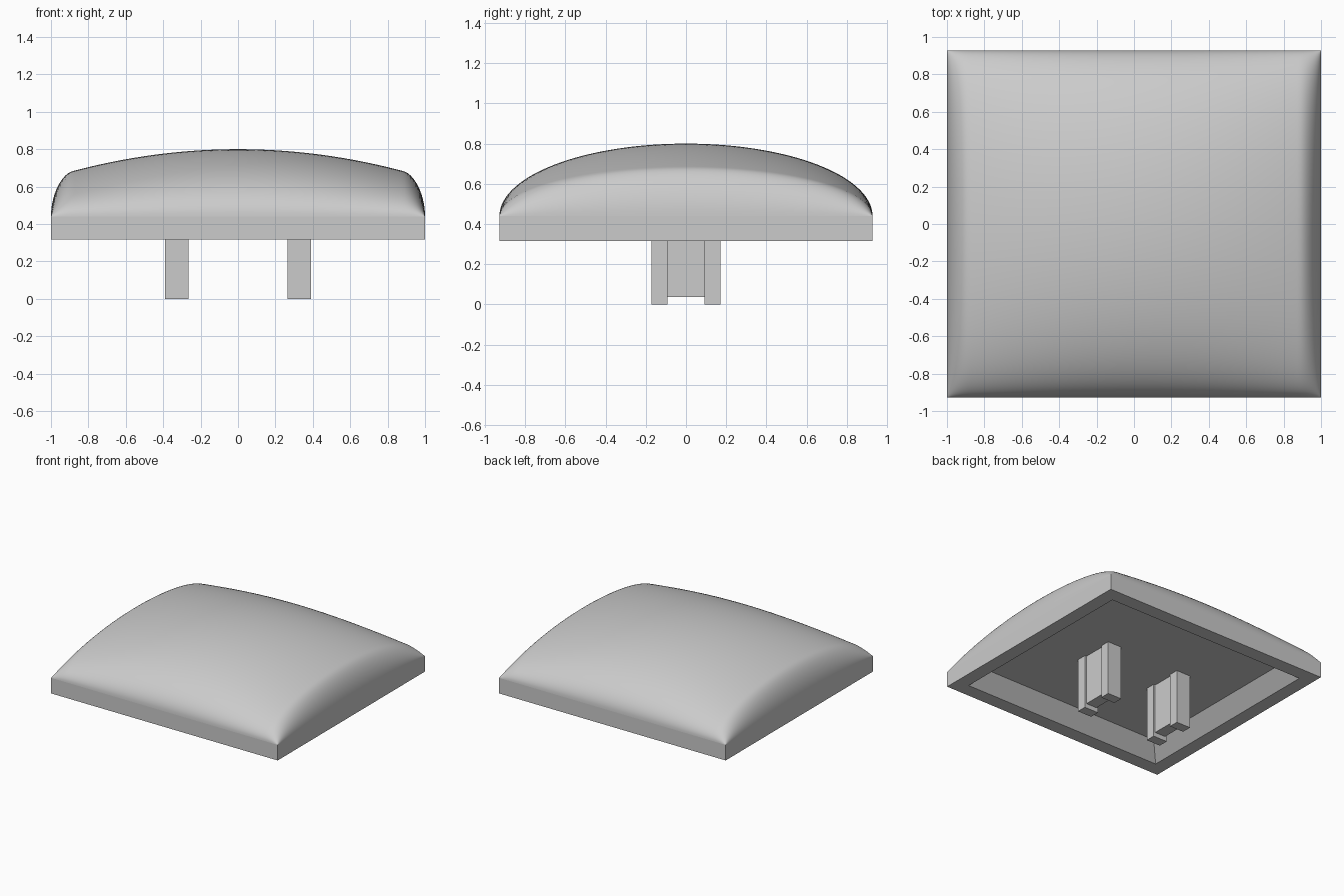
import bpy, bmesh
from math import sin, pi, sqrt

old = bpy.data.objects.get("Cube")
if old:
    bpy.data.objects.remove(old, do_unlink=True)

GREY = (0.6, 0.6, 0.6, 1)
mat = bpy.data.materials.new("plain grey")
mat.use_nodes = True
mat.diffuse_color = GREY
mat.node_tree.nodes["Principled BSDF"].inputs["Base Color"].default_value = GREY

HALF_Y = 0.928
SKIRT_BOTTOM, SKIRT_TOP, CEILING = 0.316, 0.44, 0.435
SHOULDER = 0.885


def finish(bm, name):
    bmesh.ops.recalc_face_normals(bm, faces=bm.faces)
    mesh = bpy.data.meshes.new(name)
    bm.to_mesh(mesh)
    bm.free()
    mesh.materials.append(mat)
    obj = bpy.data.objects.new(name, mesh)
    bpy.context.collection.objects.link(obj)
    return obj


def dome_height(x, y):
    """Shallow crown along x with rounded ends, elliptical along y."""
    height = 0.36 - 0.15 * x * x
    over = max(0, abs(x) - SHOULDER) / (1 - SHOULDER)
    return height * sqrt(max(0, 1 - over ** 2)) * sqrt(max(0, 1 - (y / HALF_Y) ** 2))


def extrude_ring(bm, edges, half_x, half_y, z):
    """Extrude a boundary loop to a rectangle of the given half sizes and height."""
    verts = {v for e in edges for v in e.verts}
    scale_x = half_x / max(v.co.x for v in verts)
    scale_y = half_y / max(v.co.y for v in verts)
    geom = bmesh.ops.extrude_edge_only(bm, edges=edges)["geom"]
    for v in geom:
        if isinstance(v, bmesh.types.BMVert):
            v.co = (v.co.x * scale_x, v.co.y * scale_y, z)
    return [g for g in geom if isinstance(g, bmesh.types.BMEdge) and g.is_boundary]


# Domed cap: smooth top, flat skirt, rim and hollow underside with sloped walls
bm = bmesh.new()
bmesh.ops.create_grid(bm, x_segments=80, y_segments=60, size=1)
for v in bm.verts:
    v.co.x = sin(v.co.x * pi / 2)
    v.co.y = HALF_Y * sin(v.co.y * pi / 2)
    v.co.z = SKIRT_TOP + dome_height(v.co.x, v.co.y)
dome_faces = set(bm.faces)

ring = [e for e in bm.edges if e.is_boundary]
ring = extrude_ring(bm, ring, 1, HALF_Y, SKIRT_BOTTOM)
ring = extrude_ring(bm, ring, 0.89, 0.815, SKIRT_BOTTOM)
ring = extrude_ring(bm, ring, 0.785, 0.712, CEILING)
bmesh.ops.contextual_create(bm, geom=ring)
for f in bm.faces:
    f.smooth = f in dome_faces
finish(bm, "domed_cap")


# Two mounting stems, each with a pair of prongs joined by a thinner web
def stem(name, x):
    bm = bmesh.new()
    for y, width, depth, bottom in ((-0.132, 0.124, 0.078, 0),
                                    (0, 0.094, 0.186, 0.036),
                                    (0.132, 0.124, 0.078, 0)):
        part = bmesh.ops.create_cube(bm, size=1)["verts"]
        bmesh.ops.scale(bm, vec=(width, depth, CEILING - bottom), verts=part)
        bmesh.ops.translate(bm, vec=(x, y, (CEILING + bottom) / 2), verts=part)
    finish(bm, name)


stem("left_stem", 0.327)
stem("right_stem", -0.327)
